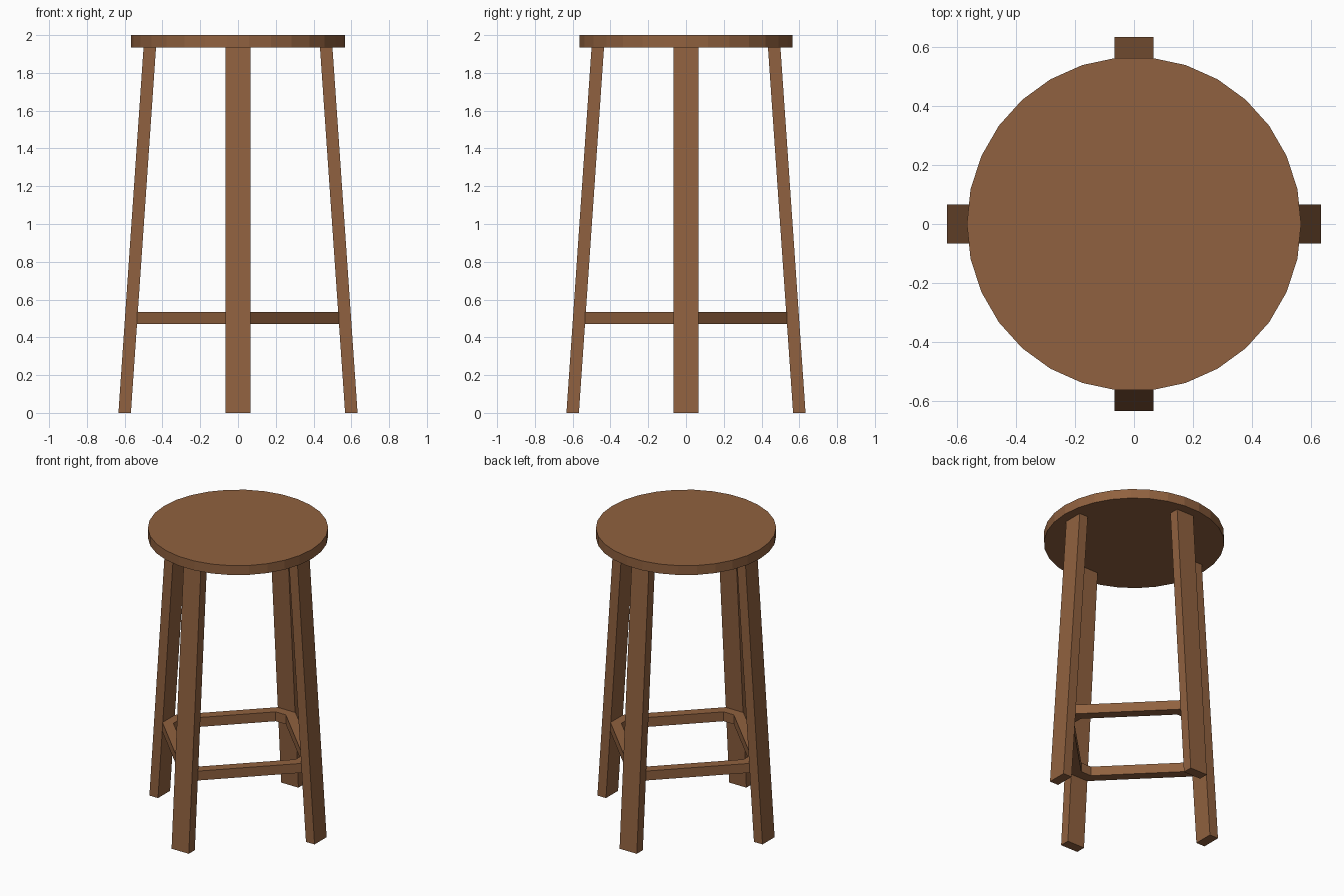
import bpy, bmesh
from math import cos, sin, pi
from mathutils import Matrix

if "Cube" in bpy.data.objects:
    bpy.data.objects.remove(bpy.data.objects["Cube"])

wood = bpy.data.materials.new("wood")
wood.diffuse_color = (0.28, 0.12, 0.05, 1)
wood.use_nodes = True
wood.node_tree.nodes["Principled BSDF"].inputs["Base Color"].default_value = wood.diffuse_color


def loft(name, loops, closed=False, spin=0):
    """Bridge equal-length vertex loops; cap the ends, or join last to first."""
    bm = bmesh.new()
    rings = [[bm.verts.new(p) for p in loop] for loop in loops]
    pairs = list(zip(rings, rings[1:]))
    if closed:
        pairs.append((rings[-1], rings[0]))
    else:
        bm.faces.new(rings[0])
        bm.faces.new(rings[-1])
    n = len(rings[0])
    for a, b in pairs:
        for i in range(n):
            j = (i + 1) % n
            bm.faces.new((a[i], a[j], b[j], b[i]))
    bm.transform(Matrix.Rotation(spin, 4, 'Z'))
    bmesh.ops.recalc_face_normals(bm, faces=bm.faces)
    mesh = bpy.data.meshes.new(name)
    bm.to_mesh(mesh)
    bm.free()
    mesh.materials.append(wood)
    obj = bpy.data.objects.new(name, mesh)
    bpy.context.collection.objects.link(obj)


def rect(x, z, hx=0.033, hy=0.066):
    return [(x - hx, -hy, z), (x + hx, -hy, z), (x + hx, hy, z), (x - hx, hy, z)]


def octagon(reach, half, z):
    """Square on its corner with each corner cut flat to meet a leg."""
    pts = []
    for k in range(4):
        c, s = round(cos(k * pi / 2)), round(sin(k * pi / 2))
        for t in (-half, half):
            pts.append((reach * c - t * s, reach * s + t * c, z))
    return pts


# Round seat, 30 flat sides
loft("seat", [[(0.566 * cos(i * pi / 15), 0.566 * sin(i * pi / 15), z) for i in range(30)]
              for z in (1.935, 2.0)])

# Four splayed legs with level ends
for k, side in enumerate(("right", "back", "left", "front")):
    loft(side + "_leg", [rect(0.6, 0), rect(0.467, 1.935)], spin=k * pi / 2)

# Foot rest ring running inside the legs
loft("foot_rest", [octagon(0.534, 0.066, 0.47), octagon(0.534, 0.066, 0.535),
                   octagon(0.468, 0.039, 0.535), octagon(0.468, 0.039, 0.47)], closed=True)
